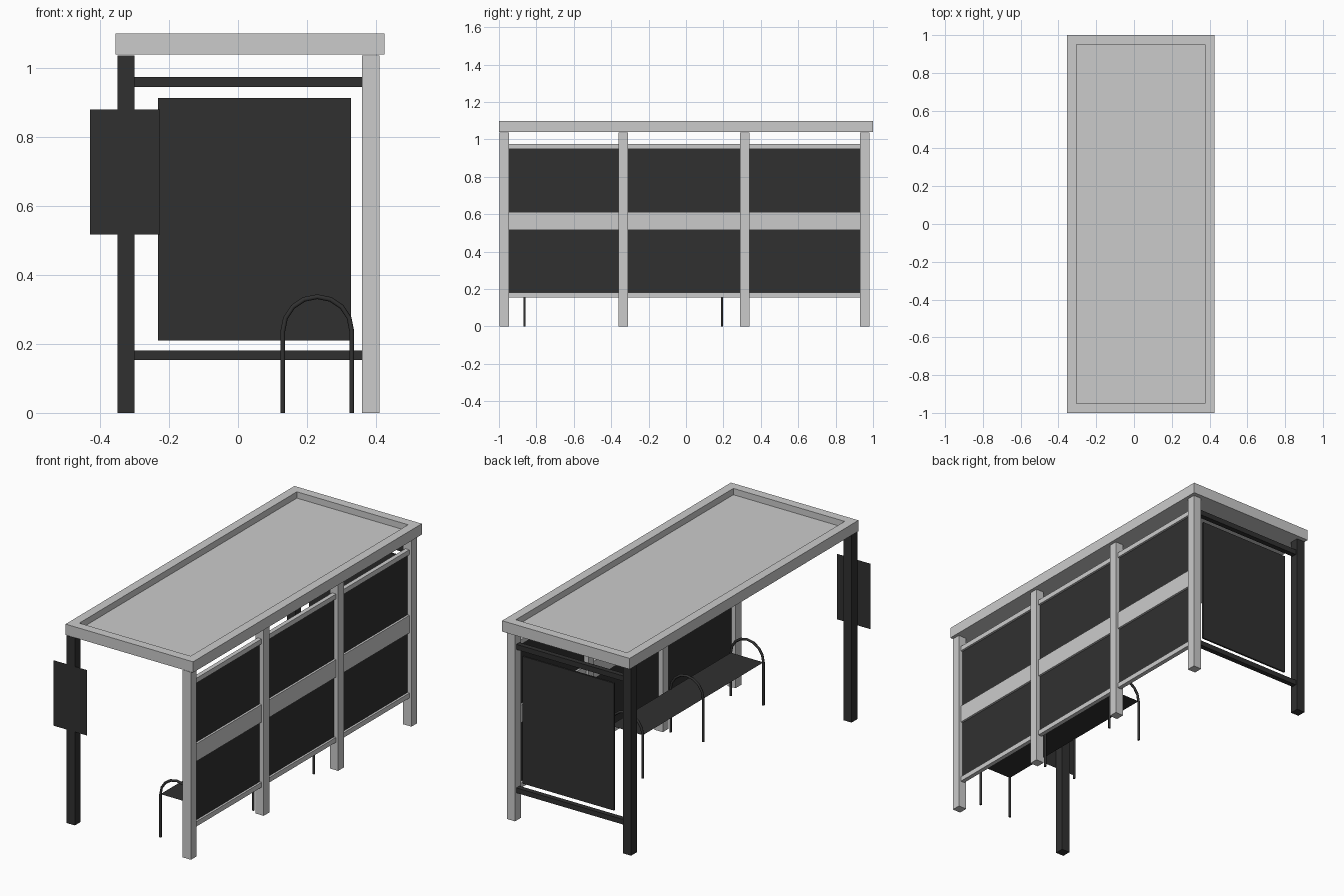
import bpy, bmesh, math

if "Cube" in bpy.data.objects:
    bpy.data.objects.remove(bpy.data.objects["Cube"])

dark = bpy.data.materials.new("dark_finish")
dark.diffuse_color = (0.03, 0.03, 0.03, 1)
dark.use_nodes = True
dark.node_tree.nodes["Principled BSDF"].inputs["Base Color"].default_value = dark.diffuse_color


def finish(name, bm, mat=None):
    mesh = bpy.data.meshes.new(name)
    bm.to_mesh(mesh)
    bm.free()
    if mat:
        mesh.materials.append(mat)
    ob = bpy.data.objects.new(name, mesh)
    bpy.context.collection.objects.link(ob)
    return ob


def box_bm(x, y, z):
    bm = bmesh.new()
    bmesh.ops.create_cube(bm, size=1)
    for v in bm.verts:
        v.co = [a[0] if c < 0 else a[1] for a, c in zip((x, y, z), v.co)]
    return bm


def box(name, x, y, z, mat=None):
    return finish(name, box_bm(x, y, z), mat)


def sheet(name, corners, mat=None):
    bm = bmesh.new()
    bm.faces.new([bm.verts.new(c) for c in corners])
    return finish(name, bm, mat)


# roof slab with a sunken top
bm = box_bm((-0.355, 0.425), (-1, 1), (1.04, 1.10))
bm.normal_update()
top = max(bm.faces, key=lambda f: f.normal.z)
bmesh.ops.inset_region(bm, faces=[top], thickness=0.07)
floor = bmesh.ops.extrude_face_region(bm, geom=[top])
bmesh.ops.delete(bm, geom=[top], context='FACES_ONLY')
for v in floor['geom']:
    if isinstance(v, bmesh.types.BMVert):
        v.co.z -= 0.035
bmesh.ops.recalc_face_normals(bm, faces=bm.faces[:])
finish("roof", bm)

# posts along the back wall and two at the open side
for i, y in enumerate((-0.972, -0.336, 0.315, 0.955)):
    box(f"back_post_{i}", (0.36, 0.41), (y - 0.025, y + 0.025), (0, 1.037))
for i, y in enumerate((-0.972, 0.955)):
    box(f"open_side_post_{i}", (-0.35, -0.30), (y - 0.025, y + 0.025), (0, 1.037), dark)

# back wall rails, centre band and glazing
for name, z in (("bottom", (0.155, 0.182)), ("band", (0.515, 0.612)), ("top", (0.948, 0.975))):
    box(f"back_rail_{name}", (0.373, 0.397), (-0.947, 0.93), z)
sheet("back_panel", [(0.385, -0.947, 0.182), (0.385, 0.93, 0.182),
                     (0.385, 0.93, 0.948), (0.385, -0.947, 0.948)], dark)

# end wall rails and floating display panel
for name, z in (("bottom", (0.153, 0.181)), ("top", (0.946, 0.975))):
    box(f"end_rail_{name}", (-0.30, 0.36), (0.941, 0.969), z, dark)
box("end_panel", (-0.232, 0.328), (0.95, 0.96), (0.21, 0.914), dark)

# sign plate on the open corner post
sheet("sign_plate", [(-0.43, -0.999, 0.518), (-0.226, -0.999, 0.518),
                     (-0.226, -0.999, 0.88), (-0.43, -0.999, 0.88)], dark)

# bench: three arched legs carrying a thin seat
for i, y in enumerate((-0.863, -0.336, 0.192)):
    path = [(0.33, y, 0)]
    for k in range(9):
        a = math.pi * k / 8
        path.append((0.23 + 0.1 * math.cos(a), y, 0.237 + 0.1 * math.sin(a)))
    path.append((0.13, y, 0))
    cu = bpy.data.curves.new("arch_path", 'CURVE')
    cu.dimensions = '3D'
    cu.bevel_depth = 0.007
    cu.bevel_resolution = 1
    cu.use_fill_caps = True
    sp = cu.splines.new('POLY')
    sp.points.add(len(path) - 1)
    for p, c in zip(sp.points, path):
        p.co = (*c, 1)
    cu.materials.append(dark)
    ob = bpy.data.objects.new(f"bench_arch_{i}", cu)
    bpy.context.collection.objects.link(ob)
sheet("bench_seat", [(0.13, -0.863, 0.237), (0.33, -0.863, 0.237),
                     (0.33, 0.192, 0.237), (0.13, 0.192, 0.237)], dark)
